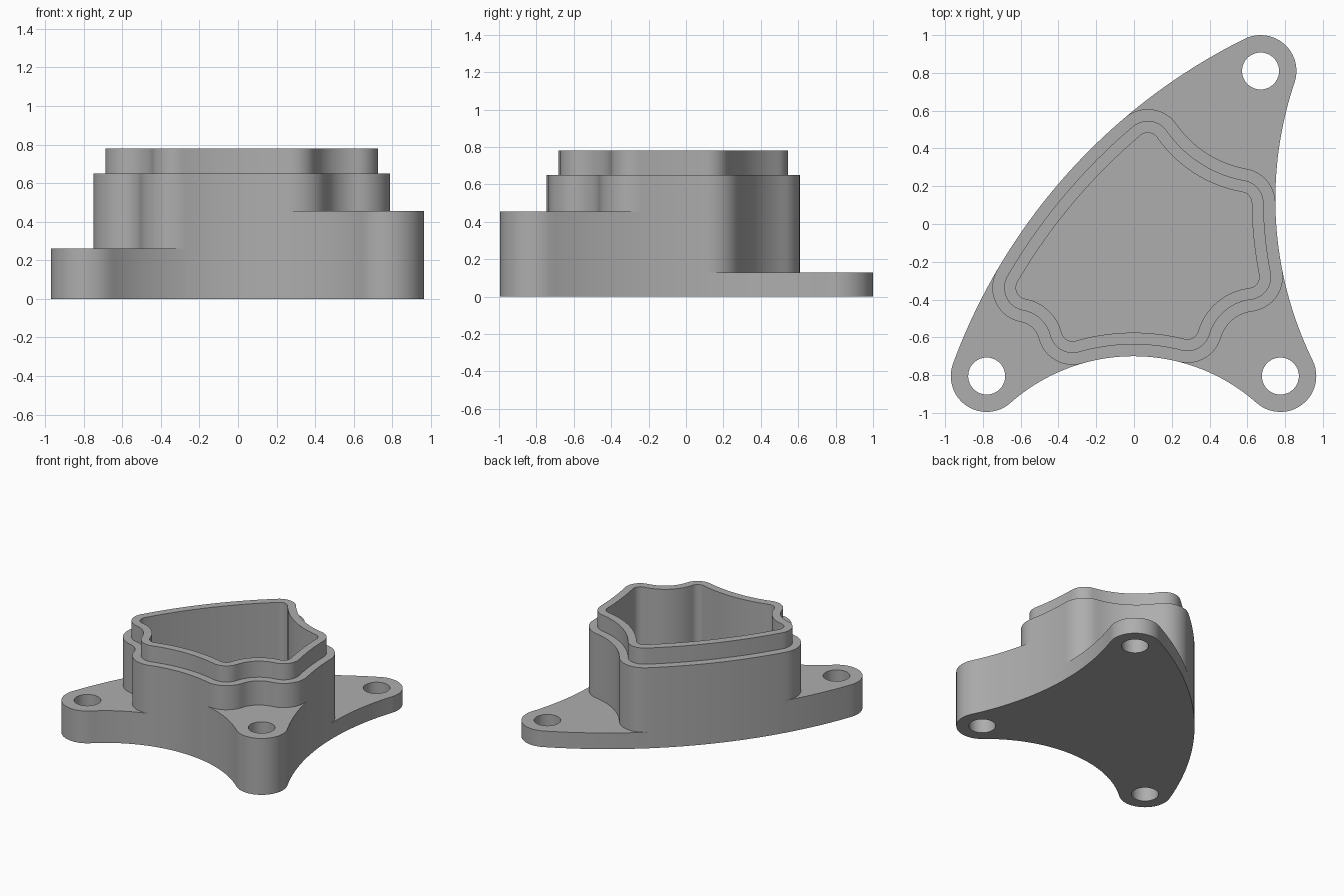
import bpy, bmesh, math
from mathutils import Vector as V

if "Cube" in bpy.data.objects:
    bpy.data.objects.remove(bpy.data.objects["Cube"])

grey = bpy.data.materials.new("plain grey")
grey.use_nodes = True
grey.diffuse_color = (0.42, 0.42, 0.42, 1)
grey.node_tree.nodes["Principled BSDF"].inputs["Base Color"].default_value = grey.diffuse_color

EAR_R, HOLE_R, CORNER_R, WALL = 0.19, 0.098, 0.185, 0.0625


def arc(c, a, b, n):
    """Points from a towards b around c, the short way, without b."""
    s = math.atan2(a.y - c.y, a.x - c.x)
    sweep = (math.atan2(b.y - c.y, b.x - c.x) - s + math.pi) % math.tau - math.pi
    r = (a - c).length
    return [c + r * V((math.cos(s + sweep * i / n), math.sin(s + sweep * i / n))) for i in range(n)]


def blend(p, q, r, bulge):
    """Circle tangent to equal circles at p and q; radius is negative when it bows outwards."""
    half = (q - p) / 2
    out = V((half.y, -half.x)).normalized()
    radius = (half.length_squared + bulge ** 2 - r ** 2) / (2 * (r - bulge))
    return (p + q) / 2 + out * (bulge + radius), radius


def touch(p, r, edge):
    """Where the circle of radius r at p touches an edge circle."""
    return p + (edge[0] - p).normalized() * math.copysign(r, edge[1])


def snap(p, edge):
    """Move a corner centre so that its circle touches the flange edge."""
    c, radius = edge
    return c + (p - c).normalized() * (abs(radius) + math.copysign(CORNER_R, radius))


def finish(name, bm):
    bmesh.ops.recalc_face_normals(bm, faces=bm.faces)
    mesh = bpy.data.meshes.new(name)
    bm.to_mesh(mesh)
    bm.free()
    mesh.materials.append(grey)
    ob = bpy.data.objects.new(name, mesh)
    bpy.context.collection.objects.link(ob)
    bpy.ops.object.select_all(action='DESELECT')
    ob.select_set(True)
    bpy.context.view_layer.objects.active = ob
    bpy.ops.object.shade_smooth_by_angle(angle=math.radians(30))


def prism(name, loops, height):
    bm = bmesh.new()
    for loop in loops:
        vs = [bm.verts.new((p.x, p.y, 0)) for p in loop]
        for i, v in enumerate(vs):
            bm.edges.new((vs[i - 1], v))
    bmesh.ops.triangle_fill(bm, edges=bm.edges[:], use_beauty=True)
    top = bmesh.ops.extrude_face_region(bm, geom=bm.faces[:], use_keep_orig=True)
    bmesh.ops.translate(bm, vec=(0, 0, height),
                        verts=[g for g in top["geom"] if isinstance(g, bmesh.types.BMVert)])
    finish(name, bm)


# Flange ears, counter-clockwise, and the edge that leaves each one
ears = [V((-0.78, -0.805)), V((0.775, -0.805)), V((0.67, 0.81))]
names = ["front_right_ear", "front_left_ear", "back_left_ear"]
heights = [0.26, 0.455, 0.13]
edges = [blend(ears[k], ears[(k + 1) % 3], EAR_R, b) for k, b in enumerate((-0.105, 0.03, 0.398))]

# Housing corners: a pair beside every ear, joined by a hollow curve
pairs = [(V((-0.56, -0.34)), V((-0.325, -0.56))),
         (V((0.285, -0.54)), V((0.6, -0.28))),
         (V((0.565, 0.11)), V((0.08, 0.415)))]
pairs = [(snap(p, edges[k - 1]), snap(q, edges[k])) for k, (p, q) in enumerate(pairs)]
hollows = [blend(p, q, CORNER_R, b) for (p, q), b in zip(pairs, (0.137, 0.122, 0.127))]


def housing_side(k, inset):
    """Housing outline along ear k."""
    (p, q), r, mid = pairs[k], CORNER_R - inset, hollows[k]
    a, b = touch(p, r, edges[k - 1]), touch(p, r, mid)
    c, d = touch(q, r, mid), touch(q, r, edges[k])
    return arc(p, a, b, 14) + arc(mid[0], b, c, 14) + arc(q, c, d, 14), d


def housing_loop(inset):
    loop = []
    for k in range(3):
        side, end = housing_side(k, inset)
        start = housing_side((k + 1) % 3, inset)[0][0]
        loop += side + arc(edges[k][0], end, start, 20)
    return loop


# Ears: flange outline outside, housing wall inside, round bolt hole
for k, ear in enumerate(ears):
    side, end = housing_side(k, 0)
    a, b = touch(ear, EAR_R, edges[k - 1]), touch(ear, EAR_R, edges[k])
    rim = arc(edges[k - 1][0], side[0], a, 16) + arc(ear, a, b, 24) + arc(edges[k][0], b, end, 16)
    hole = [ear + HOLE_R * V((math.cos(math.tau * i / 40), math.sin(math.tau * i / 40))) for i in range(40)]
    prism(names[k], [[end] + side[::-1] + rim[1:], hole], heights[k])

# Housing: stepped wall with a raised lip around an open cavity
bm = bmesh.new()
rings = []
for inset, z in ((0, 0), (0, 0.65), (WALL, 0.65), (WALL, 0.78), (2 * WALL, 0.78), (2 * WALL, 0.13)):
    rings.append([bm.verts.new((p.x, p.y, z)) for p in housing_loop(inset)])
for lower, upper in zip(rings, rings[1:]):
    for i in range(len(lower)):
        bm.faces.new((lower[i - 1], lower[i], upper[i], upper[i - 1]))
bm.faces.new(rings[0][::-1])
bm.faces.new(rings[-1])
finish("housing", bm)
